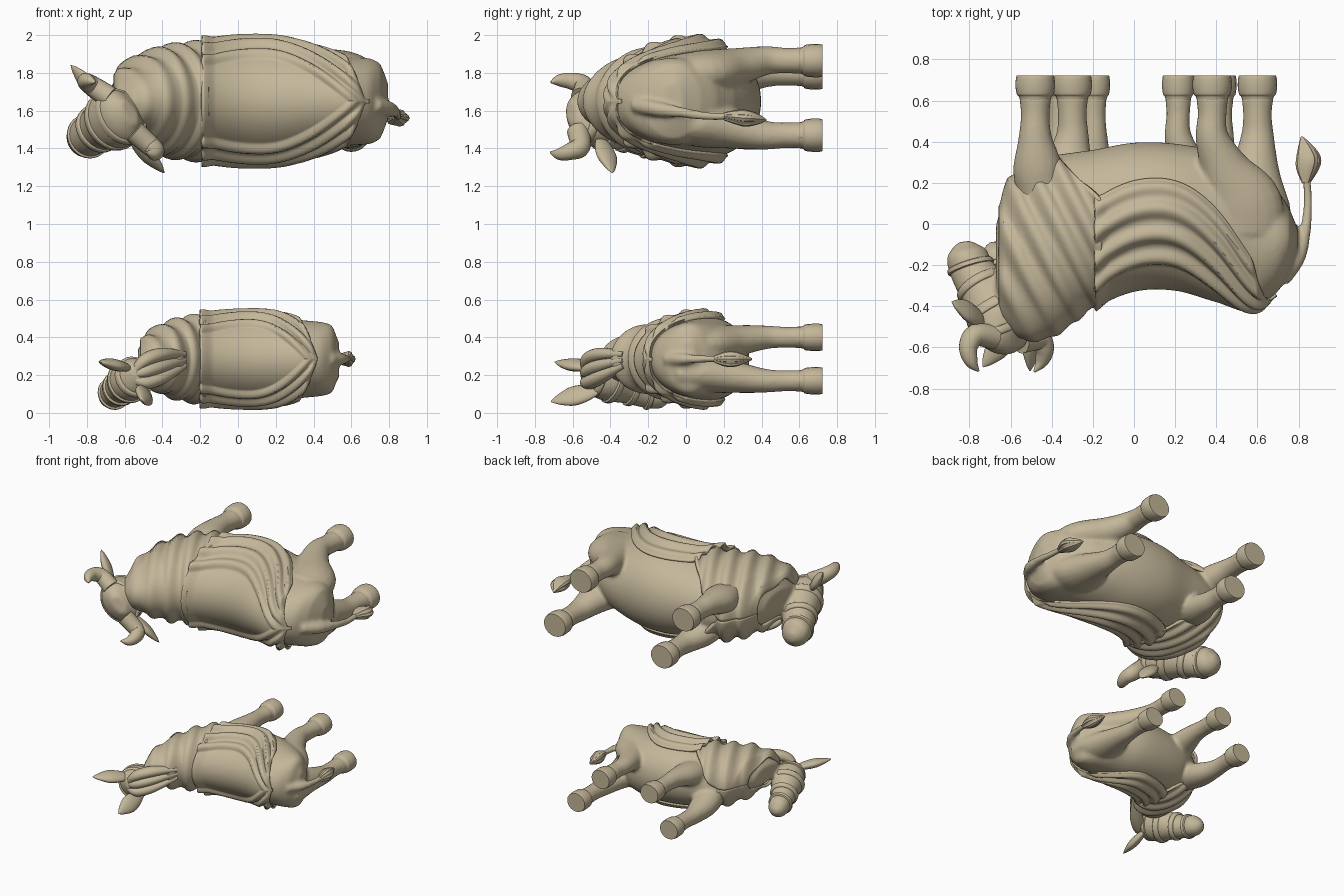
import bpy, bmesh
from math import pi, sin, cos
from mathutils import Vector

if "Cube" in bpy.data.objects:
    bpy.data.objects.remove(bpy.data.objects["Cube"])

clay = bpy.data.materials.new("tan_clay")
clay.use_nodes = True
TAN = (0.55, 0.47, 0.32, 1)
clay.diffuse_color = TAN
clay.node_tree.nodes["Principled BSDF"].inputs["Base Color"].default_value = TAN


def make(name, *parts, skin=False, thick=0):
    """Merge (verts, faces) parts into one object."""
    bm = bmesh.new()
    for verts, faces in parts:
        vs = [bm.verts.new(v) for v in verts]
        for f in faces:
            bm.faces.new([vs[i] for i in f])
    if not thick:
        bmesh.ops.recalc_face_normals(bm, faces=bm.faces)
    me = bpy.data.meshes.new(name)
    bm.to_mesh(me)
    bm.free()
    me.materials.append(clay)
    ob = bpy.data.objects.new(name, me)
    bpy.context.collection.objects.link(ob)
    bpy.ops.object.select_all(action='DESELECT')
    ob.select_set(True)
    bpy.context.view_layer.objects.active = ob
    bpy.ops.object.shade_smooth_by_angle(angle=0.7)
    if skin:
        m = ob.modifiers.new("fuse", 'REMESH')
        m.mode, m.voxel_size, m.use_smooth_shade = 'VOXEL', 0.013, True
        s = ob.modifiers.new("soften", 'SMOOTH')
        s.factor, s.iterations = 0.5, 5
    if thick:
        m = ob.modifiers.new("cloth", 'SOLIDIFY')
        m.thickness, m.offset = thick, 0
    return ob


def hermite(p0, p1, p2, p3, t):
    return [b + 0.5 * t * (c - a + t * (2*a - 5*b + 4*c - d + t * (3*(b - c) + d - a)))
            for a, b, c, d in zip(p0, p1, p2, p3)]


def tube(pts, ref=(0, 0, 1), sides=20, steps=5):
    """Loft ellipses along points (x, y, z, depth radius, lateral radius)."""
    ext = [pts[0]] + list(pts) + [pts[-1]]
    path = [hermite(*ext[i:i + 4], k / steps) for i in range(len(pts) - 1) for k in range(steps)]
    path.append(list(pts[-1]))
    verts, faces, n = [], [], len(path)
    for i, p in enumerate(path):
        tan = (Vector(path[min(i + 1, n - 1)][:3]) - Vector(path[max(i - 1, 0)][:3])).normalized()
        side = tan.cross(Vector(ref)).normalized()
        up = side.cross(tan)
        for k in range(sides):
            a = 2 * pi * k / sides
            verts.append(Vector(p[:3]) + side * p[3] * cos(a) + up * p[4] * sin(a))
    for i in range(n - 1):
        for k in range(sides):
            a, b = i * sides + k, i * sides + (k + 1) % sides
            faces.append((a, b, b + sides, a + sides))
    faces += [tuple(range(sides)), tuple(range((n - 1) * sides, n * sides))]
    return verts, faces


def section(secs, x):
    """Back, belly and half width of the trunk at x."""
    x = min(max(x, secs[0][0]), secs[-1][0])
    i = max(j for j in range(len(secs) - 1) if secs[j][0] <= x)
    g = lambda j: secs[min(max(j, 0), len(secs) - 1)][1:]
    t = (x - secs[i][0]) / (secs[i + 1][0] - secs[i][0])
    return hermite(g(i - 1), g(i), g(i + 1), g(i + 2), t)


def wrap(secs, zc, x0, x1, reach, bump, nu=70, nv=90, closed=False):
    """Pear-shaped surface round the trunk, reaching an angle each side of the spine."""
    verts, faces = [], []
    row = nv if closed else nv + 1
    for i in range(nu + 1):
        x = x0 + (x1 - x0) * i / nu
        back, belly, hw = section(secs, x)
        hy, yc = (belly - back) / 2, (belly + back) / 2
        for j in range(row):
            a = reach(x) * (2 * j / nv - 1)
            b = bump(x, a, yc - hy * cos(a))
            verts.append((x, yc - (hy + b) * cos(a),
                          zc + (hw * (1 - 0.1 * cos(a)) + b) * sin(a)))
    for i in range(nu):
        for j in range(nv):
            k = (j + 1) % row
            faces.append((i * row + j, i * row + k, (i + 1) * row + k, (i + 1) * row + j))
    if closed:
        faces += [tuple(range(row)), tuple(range(nu * row, nu * row + row))]
    return verts, faces


def ridge(t):
    return (0.5 + 0.5 * cos(2 * pi * t)) ** 1.4


def ramp(t):
    t = min(max(t, 0), 1)
    return t * t * (3 - 2 * t)


def leg(x, hip, z, zc, s, hind):
    """Shank and thigh, running toward +y."""
    zi = z + (zc - z) * (0.3 if hind else 0.5)
    w = 0.19 if hind else 0.11
    return tube([(hip, -0.05, zi, w * s, .1 * s), (hip, 0.1, zi, w * s, .12 * s),
                 (x + (hip - x) * 0.4, 0.27, z + (zc - z) * 0.15, .12 * s, .1 * s),
                 (x, 0.42, z, .082 * s, .077 * s), (x, 0.53, z, .07 * s, .068 * s),
                 (x, 0.62, z, .08 * s, .072 * s)])


def hoof(x, z, s):
    return tube([(x, .6, z, .074 * s, .068 * s), (x, .62, z, .08 * s, .073 * s),
                 (x, .632, z, .09 * s, .083 * s), (x, .67, z, .096 * s, .088 * s),
                 (x, .705, z, .094 * s, .088 * s), (x, .722, z, .09 * s, .084 * s)])


def band(pts, i, ref, grow=0.01):
    """Halter strap round one station of the head."""
    ring = []
    for t, g in ((0, 0), (.06, grow), (.3, grow), (.36, 0)):
        p = [u + (v - u) * t for u, v in zip(pts[i], pts[i + 1])]
        ring.append((*p[:3], p[3] + g, p[4] + g))
    return tube(ring, ref, 28, 2)


def animal(n, secs, zc, s, legs, head, lat, ears, tail, tuft, cloth):
    # Skin: trunk, legs, head and tail fused together
    trunk = wrap(secs, zc, secs[0][0], secs[-1][0], lambda x: pi, lambda x, a, y: 0, closed=True)
    make(n + "_body", trunk, tube(head, lat, 28), tube(tail),
         *[leg(x, hip, z, zc, s, hind) for x, hip, z, hind in legs], skin=True)
    make(n + "_hooves", *[hoof(x, z, s) for x, hip, z, hind in legs])
    make(n + "_halter", *[band(head, i, lat) for i in (1, 2, 3, 4)])
    # Leaf shaped ears
    for k, (base, tip, w) in enumerate(ears):
        b, t = Vector(base), Vector(tip)
        make(n + "_ear_" + "ab"[k], tube([(*b.lerp(t, f), w * r, w * r * 0.5) for f, r in
             ((0, .5), (.25, .9), (.55, 1), (.85, .5), (1, .05))], (0.6, 0.5, 0.6)))
    make(n + "_tail_tuft", tube(tuft), *[
        tube([(p[0] + p[3] * .6 * cos(a), p[1], p[2] + p[4] * .6 * sin(a), p[3] * .55, p[4] * .55)
              for p in tuft], sides=8) for a in (0, 1.26, 2.51, 3.77, 5.03)])
    # Blanket with a bordered panel over the spine and hanging swags
    x0, x1, xc, kf, kb = cloth
    arch = lambda x: (kf if x < xc else kb) * (x - xc) ** 2
    reach = lambda x: max(0.05, 2.07 - arch(x) - 9 * max(0, x - x1 + 0.12 * s))

    def swag(x, a, y):
        q = abs(a) + arch(x)
        lip = 0.018 * ramp(1 - (x - x0) / 0.07)
        fold = 0.03 * ridge((q - 0.95) / 0.34) * ramp((q - 0.75) / 0.15)
        calm = 0.35 + 0.65 * ramp(abs(a) / 0.7)
        hem = ramp((reach(x) - abs(a)) / 0.22)
        return 0.004 + s * (lip + fold * calm * hem + 0.01 * hem)

    make(n + "_blanket", wrap(secs, zc, x0, x1, reach, swag, 100, 130), thick=0.02)
    # Cape of slanting folds round chest and neck
    c0 = secs[0][0] + 0.02
    make(n + "_cape", wrap(secs, zc, c0, x0 + 0.03,
         lambda x: pi - 1.15 * max(0, (x - c0) / (x0 - c0) - 0.35) / 0.65,
         lambda x, a, y: 0.004 + s * (0.012 + 0.02 * ramp((y + 0.5) / 0.25))
         * ridge((x + 0.55 * y + 0.37) / 0.14)), thick=0.02)


# Ox
ox_head = [(-.57, -.61, 1.59, .04, .07), (-.61, -.55, 1.575, .11, .15), (-.66, -.44, 1.55, .145, .16),
           (-.73, -.32, 1.51, .12, .125), (-.79, -.22, 1.465, .105, .11),
           (-.815, -.14, 1.45, .092, .1), (-.825, -.085, 1.45, .03, .03)]
ox_lat = (-.66, 0, .75)
animal("ox",
       [(-.67, -.34, .0, .08), (-.63, -.46, .14, .15), (-.55, -.54, .27, .2), (-.4, -.53, .33, .255),
        (-.2, -.39, .36, .28), (0, -.305, .395, .3), (.2, -.3, .39, .298), (.4, -.355, .35, .265),
        (.58, -.405, .26, .235), (.7, -.33, .16, .225), (.76, -.23, .07, .19), (.795, -.12, -.02, .09)],
       1.65, 1.0,
       [(-.48, -.45, 1.80, False), (-.3, -.36, 1.47, False),
        (.38, .53, 1.865, True), (.6, .57, 1.47, True)],
       ox_head, ox_lat,
       [((-.73, -.47, 1.66), (-.885, -.38, 1.84), .06), ((-.56, -.45, 1.45), (-.39, -.39, 1.27), .06)],
       [(.72, -.27, 1.63, .04, .04), (.8, -.16, 1.61, .035, .04), (.835, -.02, 1.59, .026, .028),
        (.845, .12, 1.57, .022, .022), (.835, .24, 1.57, .02, .02)],
       [(.835, .2, 1.57, .018, .018), (.84, .27, 1.565, .05, .035), (.845, .32, 1.56, .055, .04),
        (.83, .38, 1.555, .03, .025), (.815, .425, 1.55, .004, .004)],
       (-.19, .69, .13, 1.5, 4.0))
# Curved horns
for side, pts in (("a", [(-.68, -.55, 1.67), (-.77, -.54, 1.73), (-.805, -.6, 1.755), (-.79, -.67, 1.76),
                         (-.755, -.715, 1.75)]),
                  ("b", [(-.55, -.57, 1.49), (-.46, -.56, 1.41), (-.435, -.61, 1.385), (-.45, -.67, 1.37),
                         (-.485, -.718, 1.38)])):
    make("ox_horn_" + side, tube([(*p, r, r) for p, r in zip(pts, (.06, .054, .046, .032, .005))],
                                 (0.75, 0, 0.66)))

# Donkey
donkey_head = [(-.52, -.55, .205, .03, .05), (-.54, -.49, .195, .09, .1), (-.575, -.4, .17, .115, .11),
               (-.62, -.3, .135, .09, .088), (-.655, -.21, .105, .076, .08),
               (-.675, -.13, .09, .066, .068), (-.68, -.085, .09, .02, .02)]
animal("donkey",
       [(-.53, -.36, -.08, .06), (-.47, -.43, .1, .12), (-.35, -.39, .23, .175), (-.2, -.24, .3, .205),
        (0, -.18, .33, .22), (.18, -.175, .33, .22), (.34, -.2, .28, .205), (.44, -.17, .2, .195),
        (.5, -.11, .12, .175), (.535, -.03, .05, .09)],
       .285, 0.82,
       [(-.195, -.22, .4, False), (-.36, -.32, .17, False),
        (.215, .34, .4, True), (.42, .38, .17, True)],
       donkey_head, (-.6, 0, .8),
       [((-.58, -.49, .24), (-.735, -.695, .27), .06), ((-.49, -.47, .12), (-.505, -.715, .06), .06)],
       [(.48, -.1, .285, .035, .035), (.545, -.02, .285, .03, .03), (.575, .07, .285, .022, .022),
        (.58, .18, .285, .018, .018)],
       [(.58, .15, .285, .016, .016), (.58, .21, .285, .036, .036), (.575, .26, .285, .038, .036),
        (.565, .31, .285, .022, .02), (.56, .35, .285, .004, .004)],
       (-.2, .42, .05, 3.0, 9.0))
# Mane locks from the poll down the neck
make("donkey_mane", *[tube([(-.55, -.53, .2 + d * .3, .02, .02), (-.49, -.52, .22 + d, .04, .035),
                            (-.4, -.45, .25 + d, .045, .035), (-.28, -.33, .28 + d * .5, .015, .015)])
                      for d in (-.06, 0, .06)])
